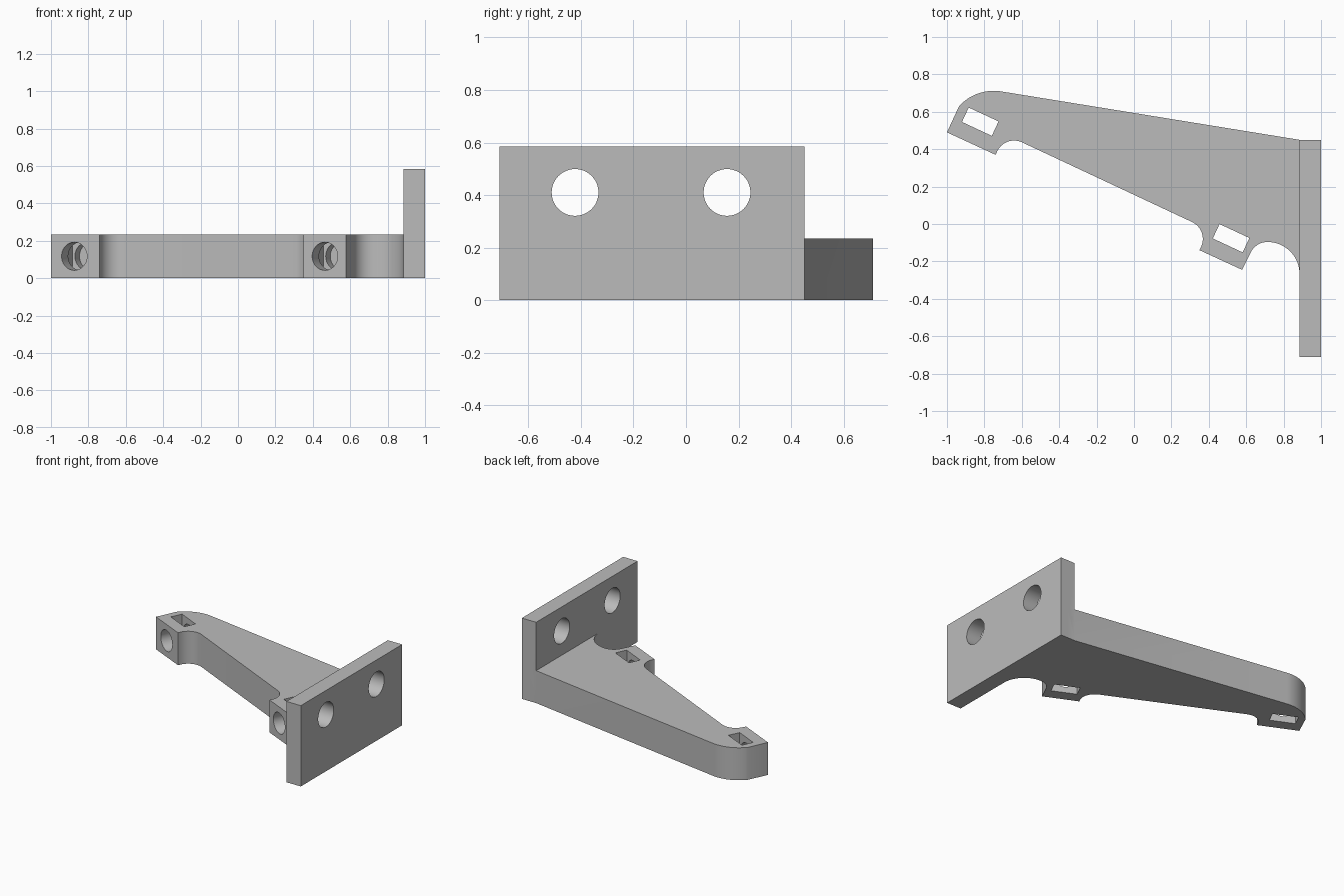
import bpy, bmesh
from math import sin, cos, radians, pi
from mathutils import Matrix, Vector

cube = bpy.data.objects.get("Cube")
if cube:
    bpy.data.objects.remove(cube, do_unlink=True)

TILT = radians(-25)      # direction of the two clamp feet
ARM_H = 0.235
PLATE_X = 0.885

grey = bpy.data.materials.new("plain grey")
grey.use_nodes = True
grey.diffuse_color = (0.5, 0.5, 0.5, 1)
grey.node_tree.nodes["Principled BSDF"].inputs["Base Color"].default_value = (0.5, 0.5, 0.5, 1)


def finish(bm, name):
    bmesh.ops.recalc_face_normals(bm, faces=bm.faces)
    mesh = bpy.data.meshes.new(name)
    bm.to_mesh(mesh)
    bm.free()
    mesh.materials.append(grey)
    ob = bpy.data.objects.new(name, mesh)
    bpy.context.collection.objects.link(ob)
    return ob


def box(name, centre, size, turn=0):
    bm = bmesh.new()
    m = Matrix.Translation(centre) @ Matrix.Rotation(turn, 4, 'Z') @ Matrix.Diagonal((*size, 1))
    bmesh.ops.create_cube(bm, size=1, matrix=m)
    return finish(bm, name)


def rod(name, start, end, radius):
    start, end = Vector(start), Vector(end)
    axis = end - start
    m = Matrix.Translation((start + end) / 2) @ axis.to_track_quat('Z', 'Y').to_matrix().to_4x4()
    bm = bmesh.new()
    bmesh.ops.create_cone(bm, cap_ends=True, segments=48, radius1=radius,
                          radius2=radius, depth=axis.length, matrix=m)
    return finish(bm, name)


def arc(cx, cy, r, a, b, n=14):
    angles = [radians(a + (b - a) * i / n) for i in range(n + 1)]
    return [(cx + r * cos(t), cy + r * sin(t)) for t in angles]


def combine(target, other, operation):
    mod = target.modifiers.new("combine", 'BOOLEAN')
    mod.operation, mod.object, mod.solver = operation, other, 'EXACT'
    bpy.context.view_layer.objects.active = target
    bpy.ops.object.modifier_apply(modifier=mod.name)
    bpy.data.objects.remove(other, do_unlink=True)


# Arm: outline with rounded tip, two feet and fillets, raised to its thickness
outline = [(0.95, 0.45), (PLATE_X, 0.45)]
outline += arc(-0.75, 0.462, 0.25, 80.6, 138)
outline += [(-1.0, 0.49), (-0.74, 0.37)]
outline += arc(-0.641, 0.346, 0.1, 155, 65)
outline += arc(0.268, -0.08, 0.1, 65, -25)
outline += [(0.35, -0.14), (0.578, -0.245)]
outline += arc(0.714, -0.196, 0.1, 155, 90)
outline += arc(0.714, -0.267, 0.171, 90, 0)[1:]
outline += [(PLATE_X, -0.28), (0.95, -0.28)]
bm = bmesh.new()
base = bm.faces.new([bm.verts.new((x, y, 0)) for x, y in outline])
top = bmesh.ops.extrude_face_region(bm, geom=[base])["geom"]
bmesh.ops.translate(bm, vec=(0, 0, ARM_H), verts=[v for v in top if isinstance(v, bmesh.types.BMVert)])
arm = finish(bm, "arm")

# Mounting plate joined to the arm
bracket = box("bracket", ((PLATE_X + 1) / 2, -0.13, 0.2925), (1 - PLATE_X, 1.16, 0.585))
combine(bracket, arm, 'UNION')

# Screw holes through the plate
for y in (-0.422, 0.156):
    combine(bracket, rod("plate_hole", (0.8, y, 0.41), (1.1, y, 0.41), 0.089), 'DIFFERENCE')

# Bolt hole and nut slot in each foot
inward = Vector((-sin(TILT), cos(TILT), 0))
for x, y in ((-0.822, 0.547), (0.519, -0.076)):
    c = Vector((x, y, ARM_H / 2))
    combine(bracket, rod("bolt_hole", c - inward * 0.2, c + inward * 0.1, 0.075), 'DIFFERENCE')
    combine(bracket, box("nut_slot", c, (0.176, 0.085, 0.5), TILT), 'DIFFERENCE')

# Smooth the curved walls, keep the edges sharp
bpy.ops.object.select_all(action='DESELECT')
bracket.select_set(True)
bpy.context.view_layer.objects.active = bracket
bpy.ops.object.shade_smooth_by_angle(angle=radians(25))
